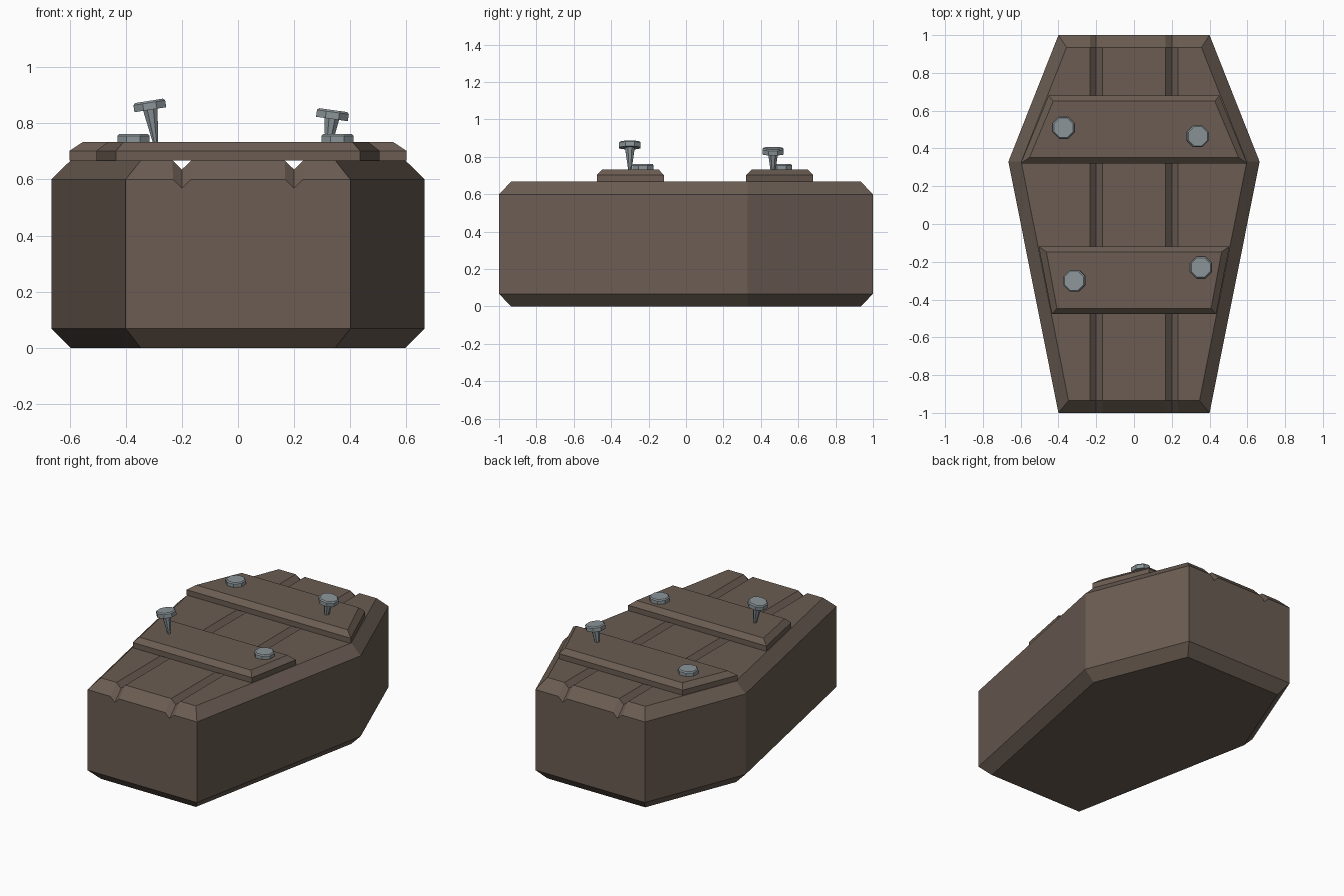
import bpy, bmesh, math
from mathutils import Matrix, Vector

if "Cube" in bpy.data.objects:
    bpy.data.objects.remove(bpy.data.objects["Cube"])


def material(name, rgb):
    m = bpy.data.materials.new(name)
    m.diffuse_color = (*rgb, 1)
    m.use_nodes = True
    m.node_tree.nodes["Principled BSDF"].inputs["Base Color"].default_value = m.diffuse_color
    return m


WOOD = material("dark wood", (0.145, 0.108, 0.085))
METAL = material("grey metal", (0.26, 0.30, 0.32))


def make_object(name, bm, mat):
    bmesh.ops.recalc_face_normals(bm, faces=bm.faces)
    me = bpy.data.meshes.new(name)
    bm.to_mesh(me)
    bm.free()
    ob = bpy.data.objects.new(name, me)
    bpy.context.collection.objects.link(ob)
    me.materials.append(mat)
    return ob


def loft(bm, rings):
    """Skin a list of equal-length point rings and cap both ends."""
    vs = [[bm.verts.new(p) for p in r] for r in rings]
    n = len(vs[0])
    for a, b in zip(vs, vs[1:]):
        for i in range(n):
            j = (i + 1) % n
            bm.faces.new((a[i], a[j], b[j], b[i]))
    bm.faces.new(vs[0][::-1])
    bm.faces.new(vs[-1])


def mirrored(half, z):
    """Symmetric outline from its right-hand points."""
    return [(x, y, z) for x, y in half] + [(-x, y, z) for x, y in reversed(half)]


# Six-sided box with chamfered rims
outer = [(0.40, -1.0), (0.665, 0.33), (0.40, 1.0)]
inner = [(0.347, -0.935), (0.597, 0.33), (0.357, 0.935)]
bm = bmesh.new()
loft(bm, [mirrored(inner, 0), mirrored(outer, 0.068),
          mirrored(outer, 0.60), mirrored(inner, 0.667)])
body = make_object("coffin_body", bm, WOOD)

# V grooves between the lid boards, following the end chamfers
bm = bmesh.new()
path = [(-1.1, 0.467), (-0.935, 0.635), (0.935, 0.635), (1.1, 0.467)]
for gx in (-0.2, 0.2):
    loft(bm, [[(gx, y, z), (gx + 0.066, y, z + 0.064), (gx - 0.066, y, z + 0.064)]
              for y, z in path])
cutter = make_object("groove_cutter", bm, WOOD)
mod = body.modifiers.new("grooves", 'BOOLEAN')
mod.operation = 'DIFFERENCE'
mod.solver = 'EXACT'
mod.object = cutter
bpy.context.view_layer.objects.active = body
bpy.ops.object.modifier_apply(modifier=mod.name)
bpy.data.objects.remove(cutter)


# Cross battens with bevelled top edges
def batten(name, low, high):
    bm = bmesh.new()
    loft(bm, [mirrored(low, 0.667), mirrored(low, 0.702), mirrored(high, 0.733)])
    make_object(name, bm, WOOD)


batten("back_batten", [(0.60, 0.32), (0.452, 0.68)], [(0.553, 0.353), (0.428, 0.65)])
batten("front_batten", [(0.435, -0.477), (0.505, -0.118)], [(0.408, -0.447), (0.464, -0.147)])


# Octagonal nails: head at a given height, leaning in x, shank only when raised
def nail(name, x, y, z, lean):
    def ring(r, h):
        return [(r * math.cos(a), r * math.sin(a), h)
                for a in (math.pi / 4 * (i + 0.5) for i in range(8))]
    bm = bmesh.new()
    loft(bm, [ring(0.062, -0.017), ring(0.062, 0.008), ring(0.055, 0.015)])
    if z > 0.76:
        depth = z - 0.715
        loft(bm, [ring(0.029 - 0.14 * depth, -depth), ring(0.029, -0.01)])
    bm.transform(Matrix.Translation(Vector((x, y, z)))
                 @ Matrix.Rotation(math.radians(lean), 4, 'Y'))
    make_object(name, bm, METAL)


nail("back_left_nail", -0.373, 0.51, 0.747, 0)
nail("front_right_nail", 0.354, -0.23, 0.747, 0)
nail("front_left_nail", -0.315, -0.30, 0.865, -9)
nail("back_right_nail", 0.337, 0.465, 0.832, 8)
